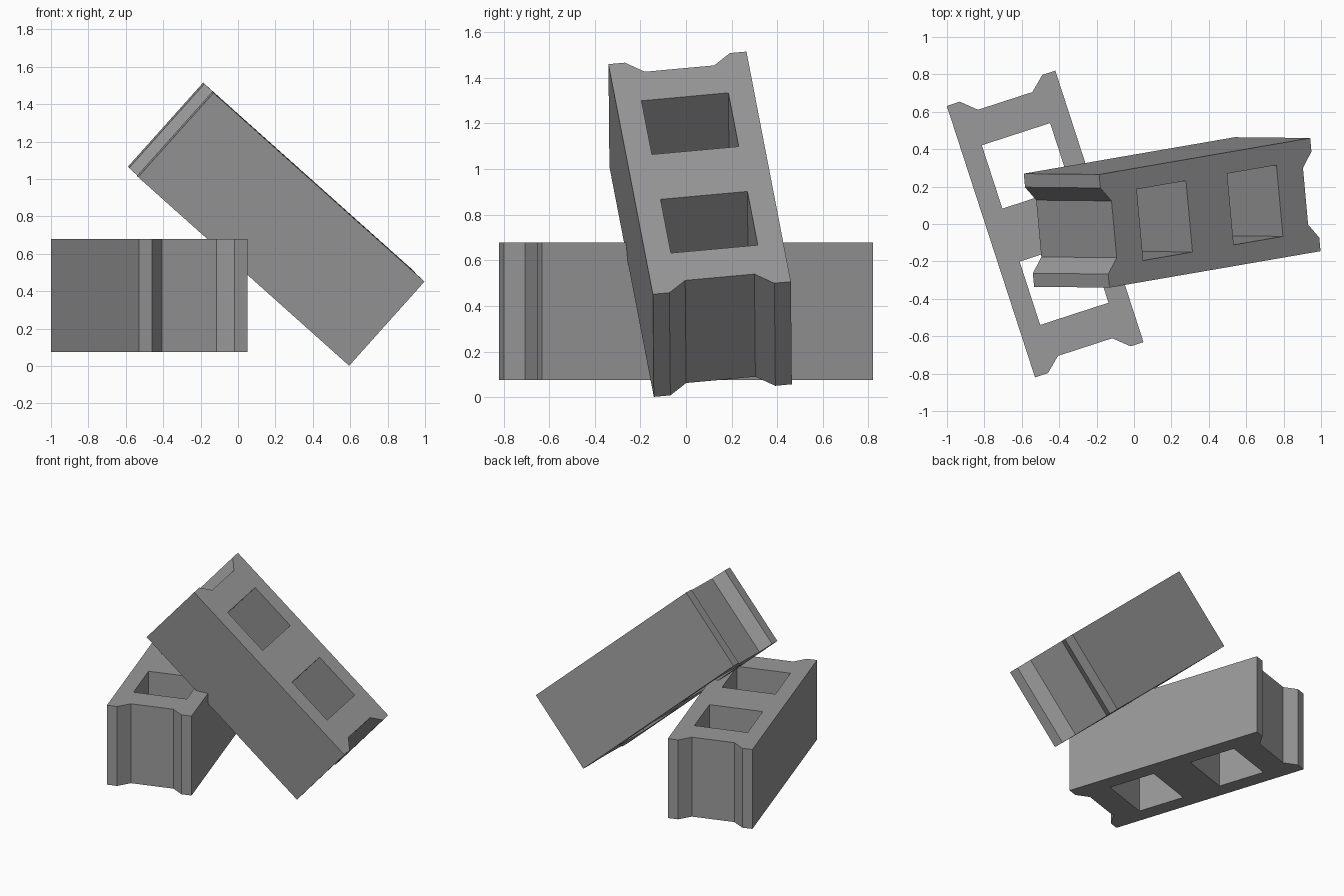
import bpy, bmesh
from mathutils import Matrix, Vector

if "Cube" in bpy.data.objects:
    bpy.data.objects.remove(bpy.data.objects["Cube"])

HALF_L, HALF_W, HEIGHT = 0.763, 0.305, 0.604

concrete = bpy.data.materials.new("concrete grey")
concrete.diffuse_color = (0.32, 0.32, 0.32, 1)
concrete.use_nodes = True
concrete.node_tree.nodes["Principled BSDF"].inputs["Base Color"].default_value = concrete.diffuse_color

# Outline with a recessed channel in each end
end = [(HALF_L, -HALF_W), (HALF_L, -0.232), (0.692, -0.153),
       (0.692, 0.153), (HALF_L, 0.232), (HALF_L, HALF_W)]
outline = end + [(-x, -y) for x, y in end]


def core(s):
    # Rectangular hollow on one side of the centre web
    return [(s * x, y) for x, y in
            ((0.149, -0.192), (0.505, -0.192), (0.505, 0.192), (0.149, 0.192))]


def cinder_block(name, centre, along, across):
    bm = bmesh.new()
    for loop in (outline, core(1), core(-1)):
        vs = [bm.verts.new((x, y, -HEIGHT / 2)) for x, y in loop]
        for i, v in enumerate(vs):
            bm.edges.new((v, vs[(i + 1) % len(vs)]))
    bmesh.ops.triangle_fill(bm, edges=bm.edges[:], use_beauty=True, normal=(0, 0, 1))
    ext = bmesh.ops.extrude_face_region(bm, geom=bm.faces[:], use_keep_orig=True)
    top = [g for g in ext["geom"] if isinstance(g, bmesh.types.BMVert)]
    bmesh.ops.translate(bm, verts=top, vec=(0, 0, HEIGHT))
    bmesh.ops.recalc_face_normals(bm, faces=bm.faces[:])
    mesh = bpy.data.meshes.new(name)
    bm.to_mesh(mesh)
    bm.free()
    mesh.materials.append(concrete)
    obj = bpy.data.objects.new(name, mesh)
    bpy.context.collection.objects.link(obj)
    # Orient by the block's length and width directions
    u = Vector(along).normalized()
    v = Vector(across)
    v = (v - u * v.dot(u)).normalized()
    w = u.cross(v)
    rot = Matrix((u, v, w)).transposed().to_4x4()
    obj.matrix_world = Matrix.Translation(centre) @ rot


# Level block, and the block leaning on it
cinder_block("lower_block", (-0.475, 0, 0.376), (0.309, -0.951, 0), (0.951, 0.309, 0))
cinder_block("leaning_block", (0.204, 0.062, 0.758), (1.13, 0.195, -1.01), (-0.055, 0.60, 0.055))
